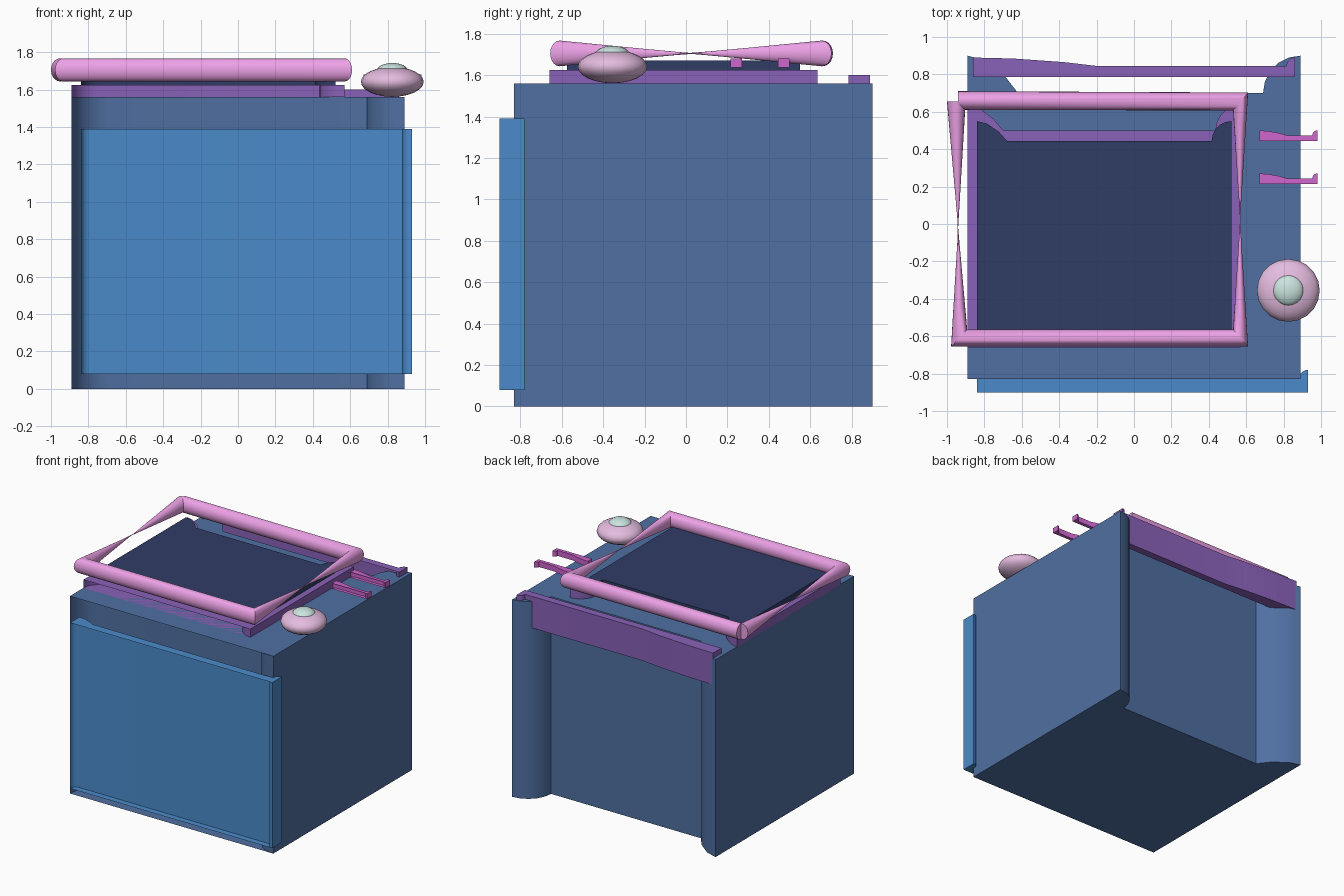
import bpy, bmesh, math
from math import sin, cos, pi

if "Cube" in bpy.data.objects:
    bpy.data.objects.remove(bpy.data.objects["Cube"])


def material(name, rgb):
    m = bpy.data.materials.new(name)
    m.diffuse_color = (*rgb, 1)
    m.use_nodes = True
    m.node_tree.nodes["Principled BSDF"].inputs["Base Color"].default_value = m.diffuse_color
    return m


STEEL = material("steel_blue", (0.08, 0.16, 0.36))
SKY = material("sky_blue", (0.07, 0.26, 0.60))
NAVY = material("navy", (0.03, 0.045, 0.13))
VIOLET = material("violet", (0.25, 0.12, 0.48))
MAGENTA = material("magenta", (0.62, 0.13, 0.62))
PINK = material("pink", (0.85, 0.36, 0.80))
BLUSH = material("blush", (0.78, 0.50, 0.74))
MINT = material("mint", (0.60, 0.78, 0.74))


def finish(bm, name, mat, angle=30):
    me = bpy.data.meshes.new(name)
    bm.to_mesh(me)
    bm.free()
    ob = bpy.data.objects.new(name, me)
    bpy.context.collection.objects.link(ob)
    me.materials.append(mat)
    bpy.ops.object.select_all(action='DESELECT')
    ob.select_set(True)
    bpy.context.view_layer.objects.active = ob
    bpy.ops.object.shade_smooth_by_angle(angle=math.radians(angle))
    return ob


def arc(cx, cy, r, a0, a1, n=5):
    return [(cx + r * cos(math.radians(a0 + (a1 - a0) * i / n)),
             cy + r * sin(math.radians(a0 + (a1 - a0) * i / n))) for i in range(n + 1)]


def panel(name, mat, x, y, z, r, w):
    """Slab with recessed front and back walls between its corners.
    The caps overhang the front recess but follow the back one; w = back-left flare width."""
    (x0, x1), (y0, y1) = x, y
    front = arc(x0 + r, y0, r, 180, 90) + arc(x1, y0 + r, r, 180, 270)
    back = arc(x1, y1 - r, r, 90, 180)
    back += [(x0 + w, y1 - r), (x0 + .74 * w, y1 - .55 * r),
             (x0 + .33 * w, y1 - .12 * r), (x0, y1)]
    pts = front + back
    bm = bmesh.new()
    lo, hi = [[bm.verts.new((px, py, h)) for px, py in pts] for h in z]
    n = len(pts)
    for i in range(n):
        j = (i + 1) % n
        bm.faces.new((lo[i], lo[j], hi[j], hi[i]))
    k = len(front) - 1
    bm.faces.new([hi[0]] + hi[k:])
    bm.faces.new(([lo[0]] + lo[k:])[::-1])
    return finish(bm, name, mat)


# Cabinet, door, top plates and rear rail
panel("cabinet", STEEL, (-.89, .89), (-.83, .90), (0, 1.56), .20, .27)
panel("front_door", SKY, (-.84, .93), (-.90, -.78), (.08, 1.39), .05, .15)
panel("lid_base", VIOLET, (-.89, .57), (-.66, .635), (1.56, 1.625), .135, .19)
panel("lid_panel", NAVY, (-.84, .52), (-.575, .55), (1.625, 1.67), .105, .16)
panel("rear_rail", VIOLET, (-.86, .86), (.785, .89), (1.35, 1.60), .045, .66)

# Two small floating bars beside the lid
for i, yb in enumerate((.215, .445)):
    panel(f"side_bar_{i + 1}", MAGENTA, (.67, .98), (yb, yb + .055), (1.637, 1.68), .027, .15)

# Tubular lid rim: mitred corners, side tubes twisted half a turn
N, ZC, RZ = 20, 1.705, .062
bm = bmesh.new()


def ring(cx, cy, dx, dy):
    return [bm.verts.new((cx + dx * cos(2 * pi * i / N), cy + dy * cos(2 * pi * i / N),
                          ZC + RZ * sin(2 * pi * i / N))) for i in range(N)]


def bridge(a, b, shift=0):
    for i in range(N):
        j = (i + 1) % N
        bm.faces.new((a[i], a[j], b[(j + shift) % N], b[(i + shift) % N]))


def twist(a, b, steps=8):
    # straight lines to the opposite point of the far ring pinch the tube midway
    prev = a
    for s in range(1, steps):
        t = s / steps
        cur = [bm.verts.new(a[i].co.lerp(b[(i + N // 2) % N].co, t)) for i in range(N)]
        bridge(prev, cur)
        prev = cur
    bridge(prev, b, N // 2)


front_left = ring(-.935, -.61, -.043, -.046)
front_right = ring(.57, -.61, .04, -.046)
back_right = ring(.57, .655, .04, .048)
back_end = ring(-.94, .66, 0, .05)
left_end = ring(-.95, .655, -.05, 0)
bridge(front_left, front_right)
twist(front_right, back_right)
bridge(back_right, back_end)
twist(left_end, front_left)
bm.faces.new(back_end)
bm.faces.new(left_end[::-1])
bmesh.ops.recalc_face_normals(bm, faces=bm.faces)
finish(bm, "lid_rim", PINK, 50)

# Control knob and its cap
for name, mat, r, h, zc in (("knob", BLUSH, .168, .08, 1.641),
                            ("knob_cap", MINT, .083, .042, 1.70)):
    bm = bmesh.new()
    bmesh.ops.create_uvsphere(bm, u_segments=20, v_segments=12, radius=1)
    bmesh.ops.scale(bm, vec=(r, r, h), verts=bm.verts)
    bmesh.ops.translate(bm, vec=(.825, -.355, zc), verts=bm.verts)
    finish(bm, name, mat, 60)
